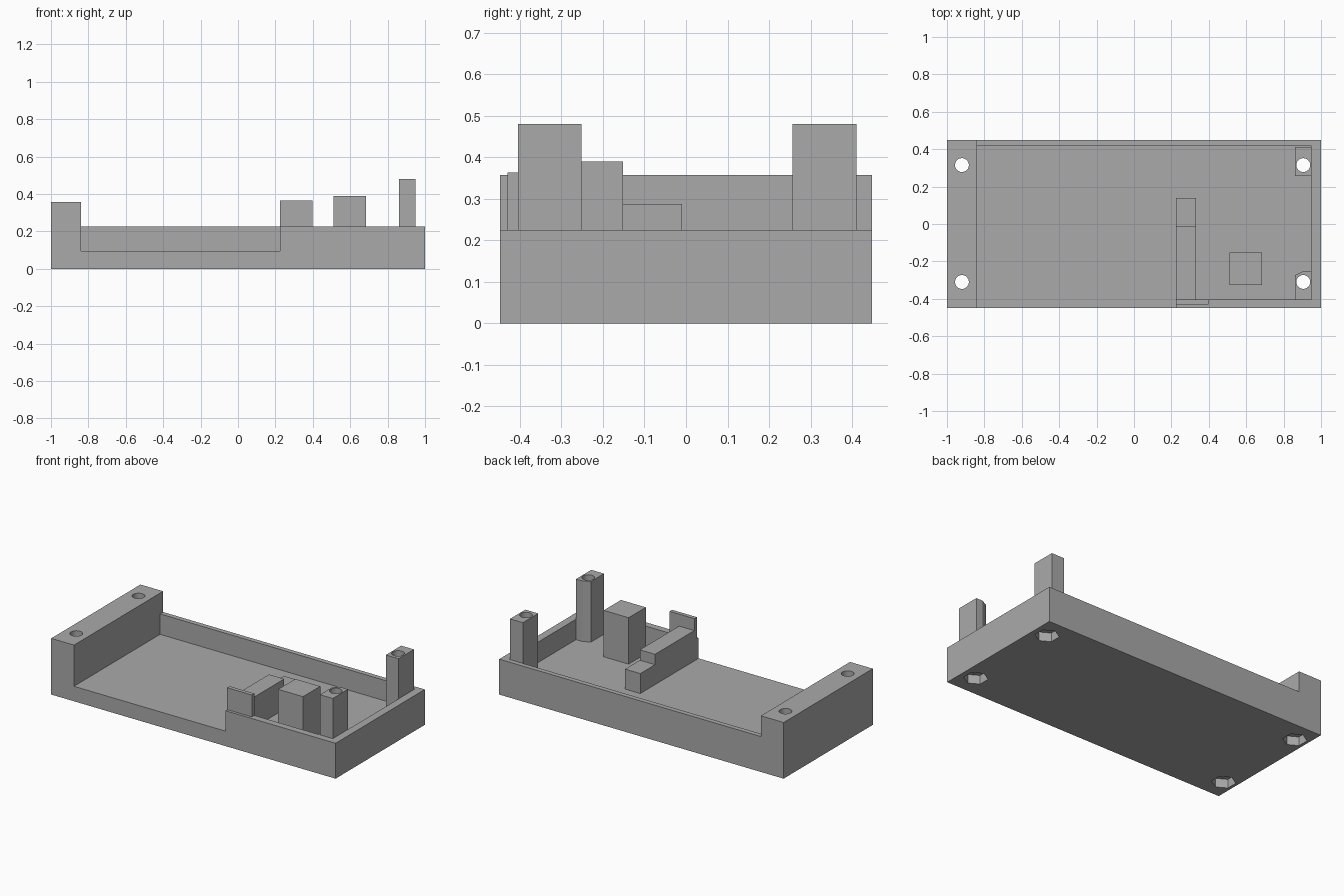
import bpy
import bmesh
import math

cube = bpy.data.objects.get("Cube")
if cube:
    bpy.data.objects.remove(cube, do_unlink=True)

grey = bpy.data.materials.new("plastic grey")
grey.use_nodes = True
GREY = (0.4, 0.4, 0.4, 1)
grey.diffuse_color = GREY
grey.node_tree.nodes["Principled BSDF"].inputs["Base Color"].default_value = GREY


def prism(name, outline, low, high, axis="z"):
    """Extrude a 2D outline along z (xy outline) or x (yz outline)."""
    def place(a, b, h):
        return (a, b, h) if axis == "z" else (h, a, b)
    bm = bmesh.new()
    face = bm.faces.new([bm.verts.new(place(a, b, low)) for a, b in outline])
    grown = bmesh.ops.extrude_face_region(bm, geom=[face])["geom"]
    top = [v for v in grown if isinstance(v, bmesh.types.BMVert)]
    bmesh.ops.translate(bm, verts=top, vec=place(0, 0, high - low))
    bmesh.ops.recalc_face_normals(bm, faces=bm.faces)
    mesh = bpy.data.meshes.new(name)
    bm.to_mesh(mesh)
    bm.free()
    mesh.materials.append(grey)
    obj = bpy.data.objects.new(name, mesh)
    bpy.context.collection.objects.link(obj)
    return obj


def box(name, x0, x1, y0, y1, z0, z1):
    return prism(name, [(x0, y0), (x1, y0), (x1, y1), (x0, y1)], z0, z1)


def ring(centre, radius, sides, turn=0.0):
    return [(centre[0] + radius * math.cos(turn + math.tau * i / sides),
             centre[1] + radius * math.sin(turn + math.tau * i / sides))
            for i in range(sides)]


def cut(target, cutter):
    """Subtract the cutter from the target, then discard it."""
    cutter.hide_render = True
    bpy.context.view_layer.objects.active = target
    mod = target.modifiers.new("cut", "BOOLEAN")
    mod.operation = "DIFFERENCE"
    mod.solver = "EXACT"
    mod.object = cutter
    bpy.ops.object.modifier_apply(modifier=mod.name)
    bpy.data.objects.remove(cutter, do_unlink=True)


FLOOR, RIM, BLOCK_TOP, POST_TOP = 0.095, 0.225, 0.357, 0.48
BLOCK_X, STEP_X, WALL_X = -0.84, 0.225, 0.95
FRONT_Y, BACK_Y = -0.405, 0.417
holes = [(-0.92, 0.315), (-0.92, -0.31), (0.905, 0.315), (0.905, -0.31)]

# Tray with raised end block, rim walls and open front section
tray = box("tray", -1, 1, -0.448, 0.448, 0, BLOCK_TOP)
cut(tray, box("upper_cutter", BLOCK_X, 1.2, -1, 1, RIM, 1))
cut(tray, prism("cavity_cutter", [(BLOCK_X, -1), (STEP_X, -1), (STEP_X, FRONT_Y),
                                  (WALL_X, FRONT_Y), (WALL_X, BACK_Y),
                                  (BLOCK_X, BACK_Y)], FLOOR, 1))

# Screw posts, the front one with a bevelled inner corner
back_post = box("back_post", 0.86, WALL_X, 0.257, 0.411, FLOOR, POST_TOP)
front_post = prism("front_post", [(0.86, FRONT_Y), (WALL_X, FRONT_Y), (WALL_X, -0.252),
                                  (0.905, -0.252), (0.86, -0.275)], FLOOR, POST_TOP)

# Screw holes and hexagonal nut pockets
for centre in holes:
    cut(tray, prism("hole_cutter", ring(centre, 0.037, 32), -0.5, 1))
    cut(tray, prism("nut_cutter", ring(centre, 0.07, 6, math.pi / 2), -0.5, 0.056))
for post, centre in ((back_post, holes[2]), (front_post, holes[3])):
    cut(post, prism("hole_cutter", ring(centre, 0.037, 32), -0.5, 1))

# Stepped rail, end tab and support pillar
prism("stepped_rail", [(FRONT_Y, FLOOR), (0.138, FLOOR), (0.138, 0.222), (-0.01, 0.222),
                       (-0.01, 0.288), (FRONT_Y, 0.288)], STEP_X, 0.332, "x")
box("end_tab", STEP_X, 0.398, -0.43, FRONT_Y, RIM, 0.364)
box("support_pillar", 0.51, 0.685, -0.325, -0.152, FLOOR, 0.39)

# Smooth hole walls, crisp edges elsewhere
bpy.ops.object.select_all(action="DESELECT")
for obj in (tray, back_post, front_post):
    obj.select_set(True)
bpy.context.view_layer.objects.active = tray
bpy.ops.object.shade_smooth_by_angle(angle=math.radians(25))
